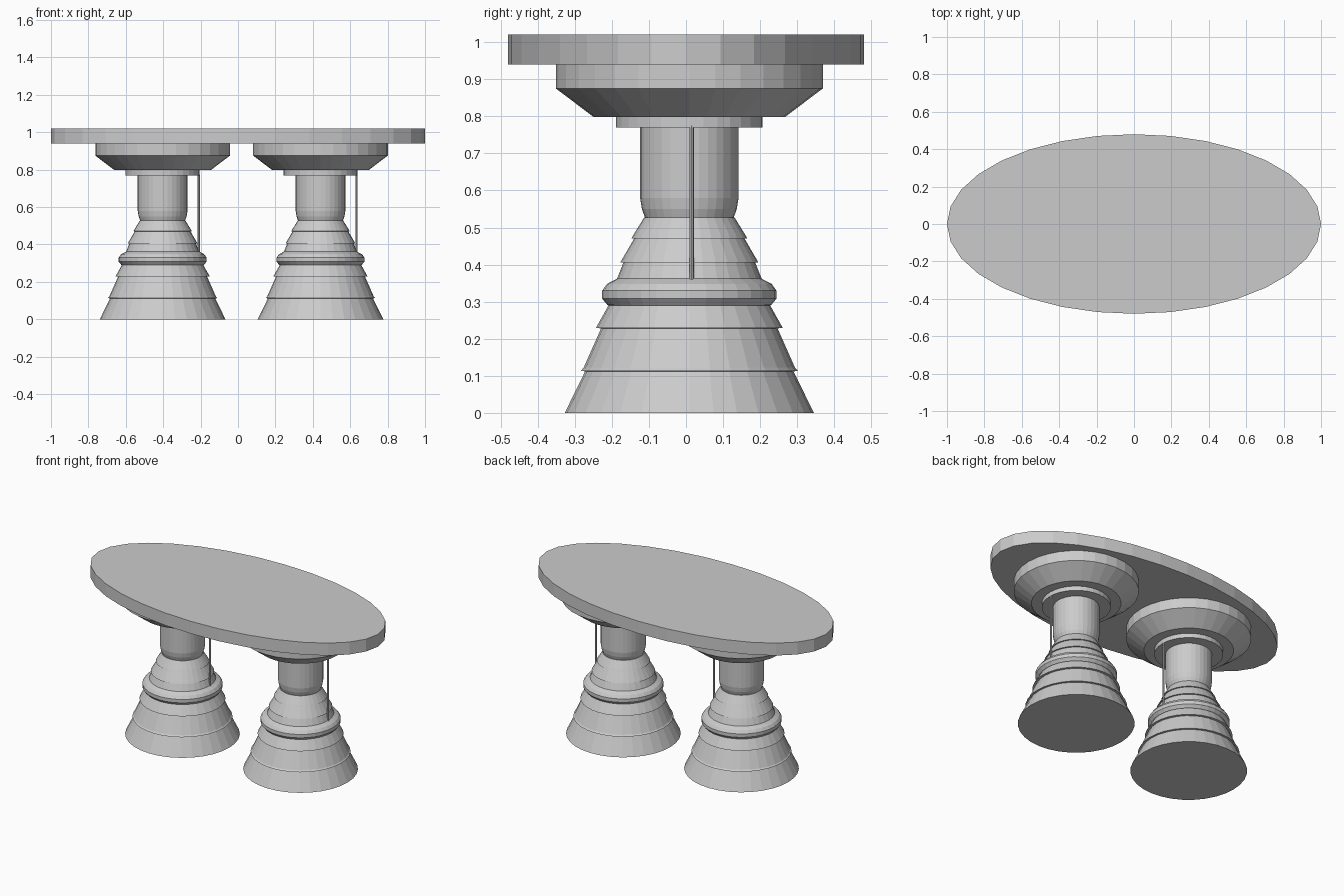
import bpy, bmesh
from math import cos, sin, pi

if "Cube" in bpy.data.objects:
    bpy.data.objects.remove(bpy.data.objects["Cube"])


def lathe(name, profile, loc, sides=32, sy=1.0):
    """Closed solid of revolution from (radius, z) points listed bottom to top."""
    bm = bmesh.new()
    rings = []
    for r, z in profile:
        rings.append([bm.verts.new((r * cos(2 * pi * i / sides),
                                    r * sy * sin(2 * pi * i / sides), z))
                      for i in range(sides)])
    for a, b in zip(rings, rings[1:]):
        for i in range(sides):
            j = (i + 1) % sides
            bm.faces.new((a[i], a[j], b[j], b[i]))
    bm.faces.new(rings[0][::-1])
    bm.faces.new(rings[-1])
    me = bpy.data.meshes.new(name)
    bm.to_mesh(me)
    bm.free()
    ob = bpy.data.objects.new(name, me)
    ob.location = (loc[0], loc[1], 0)
    bpy.context.collection.objects.link(ob)
    return ob


# Oval table top
lathe("table_top", [(1.0, 0.94), (1.0, 1.02)], (0, 0), sy=0.48)

# Stepped bell base, each tier slightly overhanging the one below
base = [(0.336, 0), (0.281, 0.112), (0.293, 0.113), (0.285, 0.122),
        (0.238, 0.228), (0.252, 0.229), (0.246, 0.24), (0.218, 0.29),
        (0.221, 0.291), (0.235, 0.308), (0.235, 0.33), (0.222, 0.348),
        (0.195, 0.362), (0.178, 0.405), (0.186, 0.406), (0.181, 0.415),
        (0.149, 0.47), (0.156, 0.471), (0.151, 0.48), (0.122, 0.527)]
column = [(0.119, 0.525), (0.128, 0.55), (0.133, 0.58), (0.133, 0.78)]
collar = [(0.198, 0.77), (0.198, 0.80)]
bowl = [(0.258, 0.798), (0.36, 0.875), (0.36, 0.945)]
rod = [(0.006, 0.358), (0.006, 0.775)]

# Two matching pedestals
for side, x in (("left", -0.403), ("right", 0.441)):
    c = (x, 0.009)
    lathe(side + "_base", base, c)
    lathe(side + "_column", column, c)
    lathe(side + "_collar", collar, c)
    lathe(side + "_top_support", bowl, c)
    # Thin pull rod hanging from the collar
    lathe(side + "_rod", rod, (x + 0.193, 0.015), sides=8)
